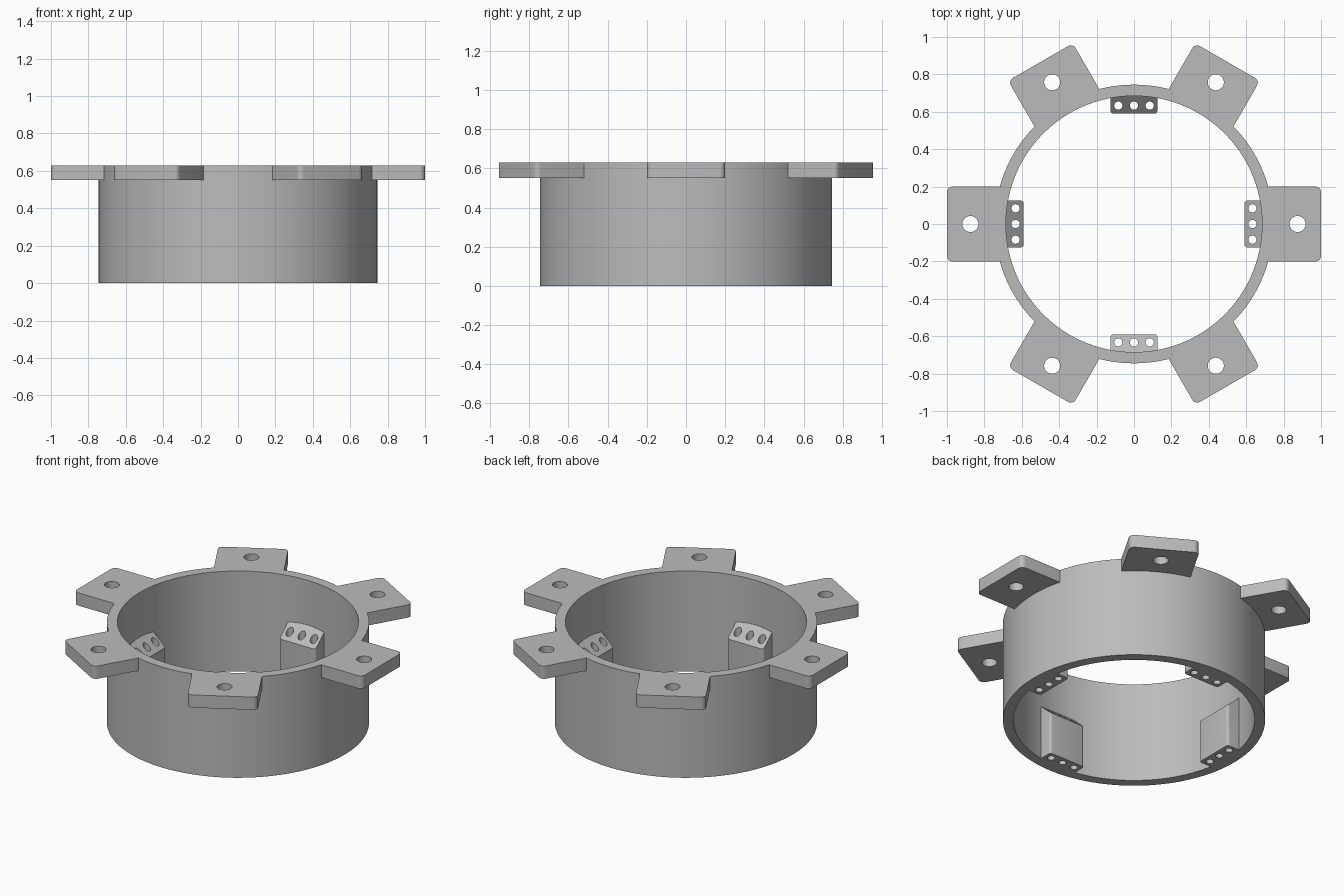
import bpy
import bmesh
from math import sin, cos, pi, radians, asin, sqrt
from mathutils import Matrix

cube = bpy.data.objects.get("Cube")
if cube:
    bpy.data.objects.remove(cube, do_unlink=True)

OUTER, INNER, HEIGHT = 0.745, 0.685, 0.63
SEGMENTS = 120

grey = bpy.data.materials.new("plain grey")
grey.use_nodes = True
grey.diffuse_color = (0.5, 0.5, 0.5, 1)
grey.node_tree.nodes["Principled BSDF"].inputs["Base Color"].default_value = (0.5, 0.5, 0.5, 1)


def arc(cx, cy, r, start, end, steps):
    """Points along an arc, angles in degrees."""
    angles = [radians(start + (end - start) * i / steps) for i in range(steps + 1)]
    return [(cx + r * cos(a), cy + r * sin(a)) for a in angles]


def circle(cx, cy, r, n):
    return arc(cx, cy, r, 0, 360, n)[:-1]


def wall_edge(r, half):
    """Points on the ring polygon, from +half to -half in y."""
    step = 360 / SEGMENTS
    n = int(asin(half / r) * 180 / pi / step)
    x_end = sqrt(r * r - half * half)
    return [(x_end, half)] + arc(0, 0, r, n * step, -n * step, 2 * n) + [(x_end, -half)]


def plate(name, loops, bottom, top):
    """Extrude closed plan outlines; the loops after the first are holes."""
    curve = bpy.data.curves.new(name + "_plan", "CURVE")
    curve.dimensions = "2D"
    curve.fill_mode = "BOTH"
    curve.extrude = (top - bottom) / 2
    for loop in loops:
        spline = curve.splines.new("POLY")
        spline.points.add(len(loop) - 1)
        for point, (x, y) in zip(spline.points, loop):
            point.co = (x, y, 0, 1)
        spline.use_cyclic_u = True
    plan = bpy.data.objects.new(name + "_plan", curve)
    bpy.context.collection.objects.link(plan)
    graph = bpy.context.evaluated_depsgraph_get()
    mesh = bpy.data.meshes.new_from_object(plan.evaluated_get(graph))
    bpy.data.objects.remove(plan, do_unlink=True)
    mesh.name = name
    bm = bmesh.new()
    bm.from_mesh(mesh)
    bmesh.ops.remove_doubles(bm, verts=bm.verts, dist=1e-5)
    bmesh.ops.translate(bm, verts=bm.verts, vec=(0, 0, (top + bottom) / 2))
    bmesh.ops.recalc_face_normals(bm, faces=bm.faces)
    bm.to_mesh(mesh)
    bm.free()
    mesh.materials.clear()
    mesh.materials.append(grey)
    return mesh


def place(name, mesh, angle=0):
    obj = bpy.data.objects.new(name, mesh)
    bpy.context.collection.objects.link(obj)
    obj.matrix_world = Matrix.Rotation(radians(angle), 4, "Z")
    bpy.ops.object.select_all(action="DESELECT")
    obj.select_set(True)
    bpy.context.view_layer.objects.active = obj
    bpy.ops.object.shade_smooth_by_angle(angle=radians(25))


# Ring wall
place("ring_wall", plate("ring_wall", [circle(0, 0, OUTER, SEGMENTS),
                                       circle(0, 0, INNER, SEGMENTS)], 0, HEIGHT))

# Six mounting tabs with rounded outer corners and a bolt hole
half, rnd = 0.2, 0.03
tab_plan = (wall_edge(OUTER, half)
            + arc(1 - rnd, rnd - half, rnd, -90, 0, 6)
            + arc(1 - rnd, half - rnd, rnd, 0, 90, 6))
tab_loops = [tab_plan, circle(0.875, 0, 0.043, 32)]
for i in range(6):
    place(f"mounting_tab_{i + 1}", plate("mounting_tab", tab_loops, 0.55, HEIGHT), i * 60)

# Four inner blocks with three holes each and a top sloping down to the centre
half, rnd, front = 0.125, 0.015, 0.59
block_plan = (wall_edge(INNER, half)
              + arc(front + rnd, rnd - half, rnd, 270, 180, 5)
              + arc(front + rnd, half - rnd, rnd, 180, 90, 5))
block_loops = [block_plan] + [circle(0.633, k * 0.084, 0.022, 24) for k in (-1, 0, 1)]
for i in range(4):
    mesh = plate("screw_block", block_loops, 0, 0.3)
    for v in mesh.vertices:
        if v.co.z > 0.1:
            v.co.z = 0.265 + 0.9 * (v.co.x - front)
    place(f"screw_block_{i + 1}", mesh, i * 90)
